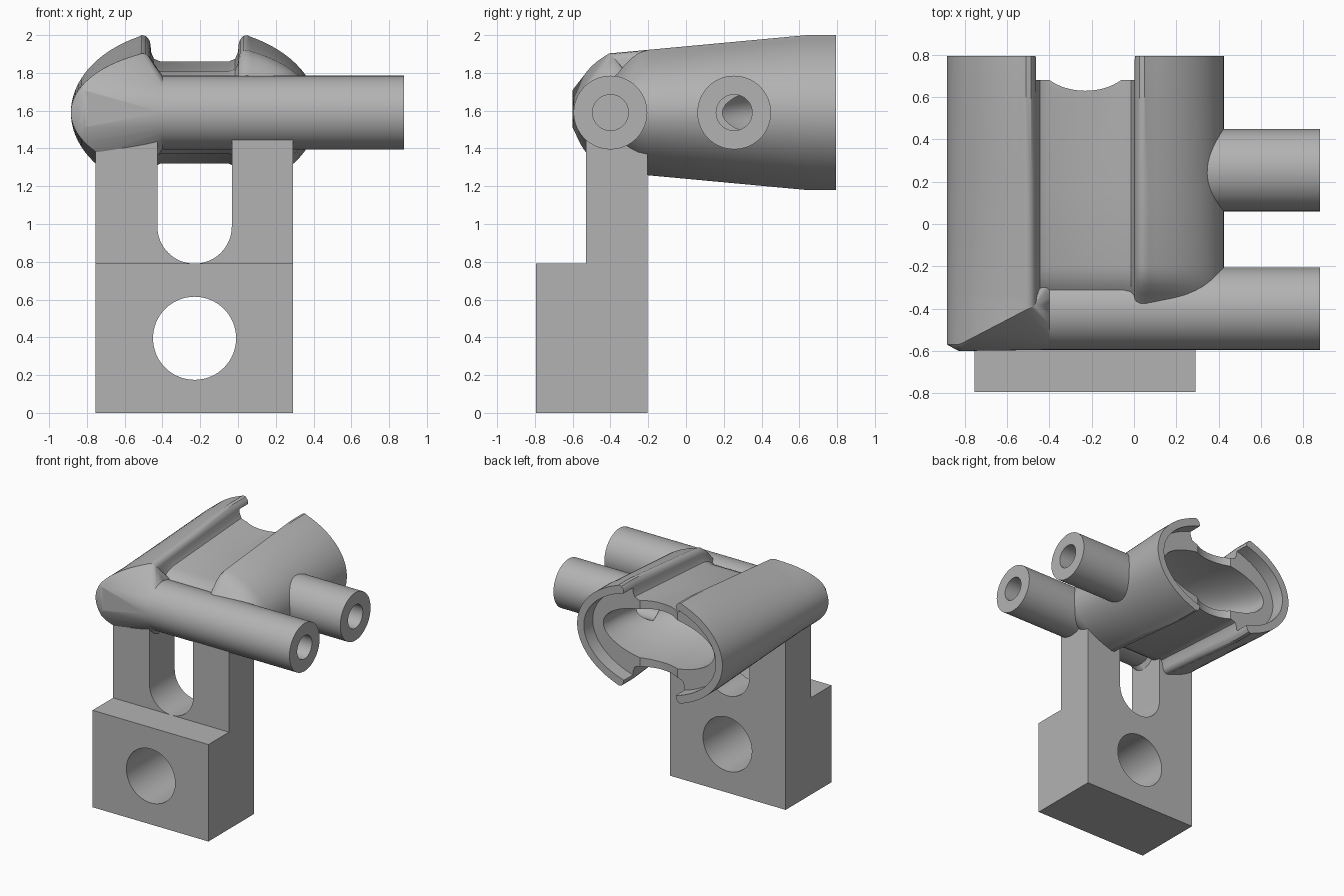
import bpy, bmesh, math
from math import sin, cos, pi, radians

if "Cube" in bpy.data.objects:
    bpy.data.objects.remove(bpy.data.objects["Cube"])

CX, CZ = -0.23, 1.59      # centre of the oval body
TUBE_R, BORE_R = 0.195, 0.095
FRONT_Y, SIDE_Y = -0.4, 0.255

grey = bpy.data.materials.new("plain grey")
grey.use_nodes = True
grey.diffuse_color = (0.45, 0.45, 0.45, 1)
grey.node_tree.nodes["Principled BSDF"].inputs["Base Color"].default_value = (0.45, 0.45, 0.45, 1)


def from_bmesh(name, bm):
    bmesh.ops.recalc_face_normals(bm, faces=bm.faces)
    mesh = bpy.data.meshes.new(name)
    bm.to_mesh(mesh)
    bm.free()
    ob = bpy.data.objects.new(name, mesh)
    bpy.context.collection.objects.link(ob)
    return ob


def box(name, lo, hi):
    bpy.ops.mesh.primitive_cube_add(size=1, location=[(a + b) / 2 for a, b in zip(lo, hi)])
    ob = bpy.context.object
    ob.name = name
    ob.scale = [b - a for a, b in zip(lo, hi)]
    return ob


def cylinder(name, centre, axis, radii, length):
    rotation = {"x": (0, pi / 2, 0), "y": (pi / 2, 0, 0), "z": (0, 0, 0)}[axis]
    bpy.ops.mesh.primitive_cylinder_add(vertices=64, radius=1, depth=1, location=centre, rotation=rotation)
    ob = bpy.context.object
    ob.name = name
    ob.scale = (radii[0], radii[1], length)
    return ob


def x_cylinder(name, y, radius, x0, x1):
    return cylinder(name, ((x0 + x1) / 2, y, CZ), "x", (radius, radius), x1 - x0)


def cut(ob, cutters):
    for cutter in cutters:
        cutter.hide_render = True
        mod = ob.modifiers.new("cut", "BOOLEAN")
        mod.operation = "DIFFERENCE"
        mod.solver = "EXACT"
        mod.object = cutter
        bpy.context.view_layer.update()
        bpy.context.view_layer.objects.active = ob
        bpy.ops.object.modifier_apply(modifier=mod.name)
    for cutter in cutters:
        bpy.data.objects.remove(cutter)


def finish(ob):
    bpy.ops.object.select_all(action="DESELECT")
    ob.select_set(True)
    bpy.context.view_layer.objects.active = ob
    ob.data.materials.clear()
    ob.data.materials.append(grey)
    bpy.ops.object.shade_smooth_by_angle(angle=radians(35))


# Quarter section of the body: flat web, raised lip, elliptical lobe
quarter = [(0, 0.27), (0.18, 0.27), (0.215, 0.285), (0.23, 0.32), (0.233, 0.36),
           (0.24, 0.385), (0.257, 0.405), (0.28, 0.41)]
start = math.acos(0.30 / 0.655)
quarter += [(0.655 * cos(start * (1 - i / 16)), 0.45 * sin(start * (1 - i / 16))) for i in range(17)]
upper = [(-x, z) for x, z in reversed(quarter)] + quarter[1:]


def taper(y):
    return min(1, 0.81 + 0.19 * (y + 0.2) / 0.84)


def body_ring(y, right_scale=None, mitred=False):
    """Upper half of a section; the right lobe can sink, the left can end in a mitre."""
    ring = []
    for dx, z in upper:
        left = dx < -0.225
        s = taper(y) if left or right_scale is None else right_scale
        py = max(-0.57, -0.38 + 0.52 * (dx + 0.23)) if mitred and left else y
        ring.append((CX + dx, py, z * s))
    return ring


rings = [body_ring(y) for y in (0.795, 0.64, 0.2, -0.2)]
rings += [body_ring(-0.25, 0.77), body_ring(-0.29, 0.70), body_ring(-0.33, 0.60),
          body_ring(-0.36, 0.51), body_ring(-0.4, 0.42, True)]

# Hollow oval body
bm = bmesh.new()
grid = [[[bm.verts.new((x, y, CZ + side * z)) for x, y, z in ring] for side in (1, -1)] for ring in rings]
for a, b in zip(grid, grid[1:]):
    for p, q in zip(a, b):
        for i in range(len(upper) - 1):
            bm.faces.new((p[i], p[i + 1], q[i + 1], q[i]))
for top, bottom in (grid[0], grid[-1]):
    for i in range(len(upper) - 1):
        bm.faces.new((top[i], top[i + 1], bottom[i + 1], bottom[i]))
bmesh.ops.remove_doubles(bm, verts=bm.verts, dist=0.0001)
body = from_bmesh("hollow_body", bm)

bpy.ops.mesh.primitive_uv_sphere_add(segments=64, ring_count=32, radius=1, location=(CX, 0.68, CZ))
cavity = bpy.context.object
cavity.scale = (0.5, 0.65, 0.21)
cut(body, [
    cylinder("mouth_recess", (CX, 0.88, CZ), "y", (0.595, 0.385), 0.4),
    cylinder("web_notch", (CX, 0.795, CZ), "z", (0.235, 0.165), 1.2),
    cavity,
    x_cylinder("side_bore", SIDE_Y, BORE_R, 0.1, 1),
    x_cylinder("front_bore", FRONT_Y, BORE_R, 0.3, 1),
])
finish(body)

# Mitred corner blending the left lobe into the front tube
bm = bmesh.new()
for x, y, z in rings[-1]:
    if x < CX - 0.225:
        for side in (1, -1):
            bm.verts.new((x, y, CZ + side * z))
for i in range(48):
    t = 2 * pi * i / 48
    bm.verts.new((-0.4, FRONT_Y + TUBE_R * cos(t), CZ + TUBE_R * sin(t)))
for i in range(16):
    t = 2 * pi * i / 16
    bm.verts.new((-0.81 + 0.02 * cos(t), -0.6, CZ + 0.02 + 0.10 * sin(t)))
    bm.verts.new((-0.845, -0.592, CZ + 0.02 + 0.07 * sin(t)))
hull = bmesh.ops.convex_hull(bm, input=bm.verts)
loose = [v for v in bm.verts if not v.link_faces]
bmesh.ops.delete(bm, geom=loose, context="VERTS")
finish(from_bmesh("corner_blend", bm))

# Front and side tubes with bores
for name, y, x0, bore0 in (("front_tube", FRONT_Y, -0.45, 0.3), ("side_tube", SIDE_Y, 0.31, 0.2)):
    tube = x_cylinder(name, y, TUBE_R, x0, 0.88)
    cut(tube, [x_cylinder(name + "_bore", y, BORE_R, bore0, 1)])
    finish(tube)

# Mounting block with a round hole
block = box("mounting_block", (-0.755, -0.795, 0), (0.29, -0.205, 0.79))
cut(block, [cylinder("block_hole", (CX, -0.5, 0.395), "y", (0.22, 0.22), 1)])
finish(block)

# Upright plate with a round-bottomed slot
plate = box("slotted_upright", (-0.755, -0.53, 0.79), (0.29, -0.205, 1.5))
cut(plate, [cylinder("slot_end", (CX, -0.4, 0.987), "y", (0.197, 0.197), 1),
            box("slot_top", (CX - 0.197, -0.9, 0.987), (CX + 0.197, 0.1, 1.8))])
finish(plate)
